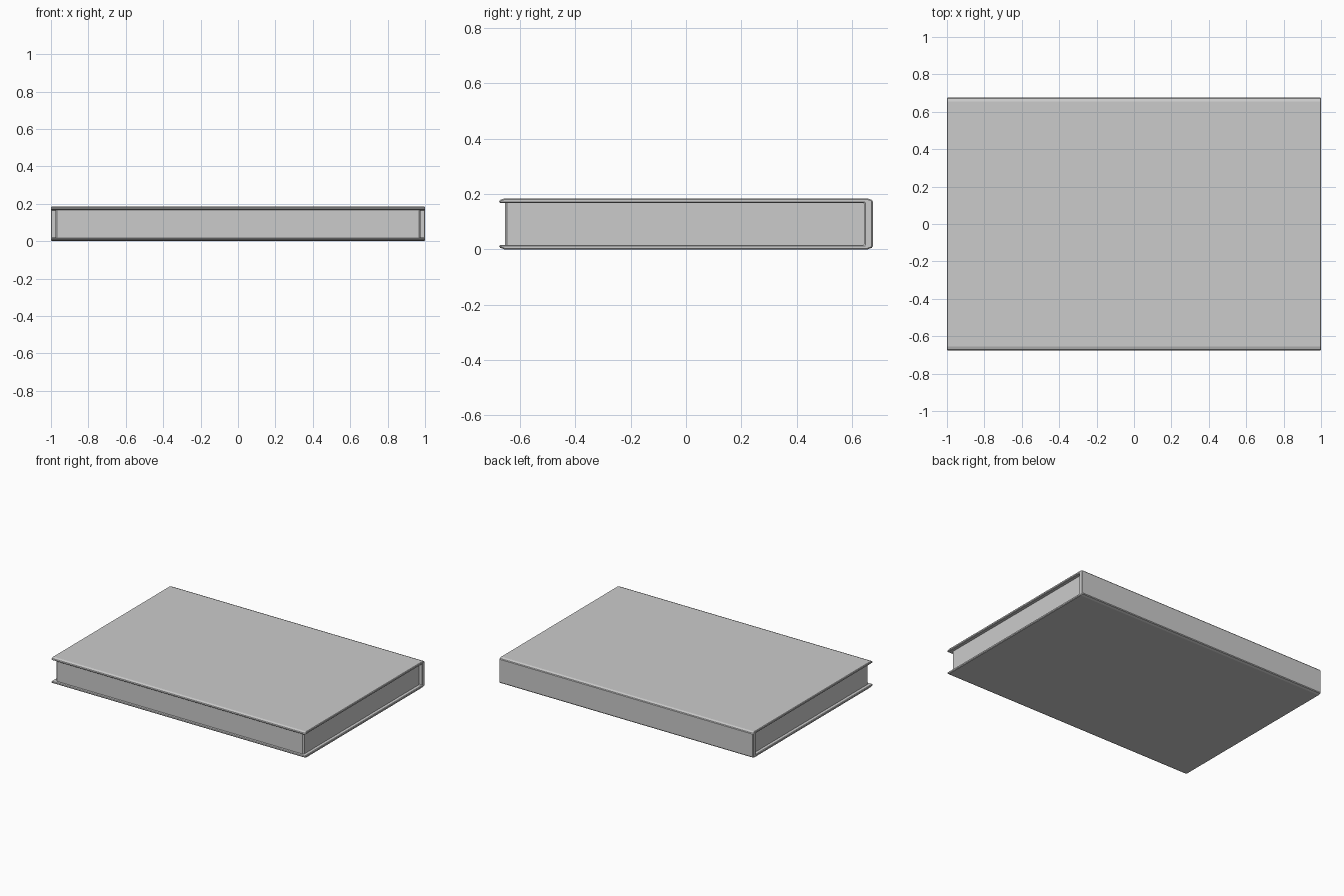
import bpy, bmesh

if "Cube" in bpy.data.objects:
    bpy.data.objects.remove(bpy.data.objects["Cube"])

W, D, H = 1.0, 0.675, 0.185   # half width, half depth, height
T, S = 0.017, 0.03            # board thickness, spine thickness


def extrude_x(name, profile, half):
    """Extrude a closed (y, z) profile along x."""
    bm = bmesh.new()
    face = bm.faces.new([bm.verts.new((-half, y, z)) for y, z in profile])
    res = bmesh.ops.extrude_face_region(bm, geom=[face])
    verts = [v for v in res["geom"] if isinstance(v, bmesh.types.BMVert)]
    bmesh.ops.translate(bm, verts=verts, vec=(2 * half, 0, 0))
    bmesh.ops.recalc_face_normals(bm, faces=bm.faces[:])
    mesh = bpy.data.meshes.new(name)
    bm.to_mesh(mesh)
    bm.free()
    obj = bpy.data.objects.new(name, mesh)
    bpy.context.collection.objects.link(obj)
    return obj


# Cover: C-shaped section, open at the front, spine at the back
c, r = 0.02, 0.007            # chamfer length and drop on the outer edges
lower = [(D - S, T), (-D, T), (-D, r), (-D + c, 0), (D - c, 0), (D, r)]
upper = [(y, H - z) for y, z in reversed(lower)]
cover = extrude_x("book_cover", lower + upper, W)
# soften the end edges
bev = cover.modifiers.new("edge_bevel", "BEVEL")
bev.width = 0.004
bev.segments = 1
bev.limit_method = "ANGLE"
bev.angle_limit = 1.2

# Page block, set in from the cover on three sides
pages = extrude_x("page_block", [(-0.655, T), (D - S, T), (D - S, H - T), (-0.655, H - T)], 0.975)
bm = bmesh.new()
bm.from_mesh(pages.data)
corners = [e for e in bm.edges if all(v.co.y < -0.6 for v in e.verts)
           and abs(e.verts[0].co.x - e.verts[1].co.x) < 1e-4]
bmesh.ops.bevel(bm, geom=corners, offset=0.008, segments=1, affect="EDGES")
bm.to_mesh(pages.data)
bm.free()
